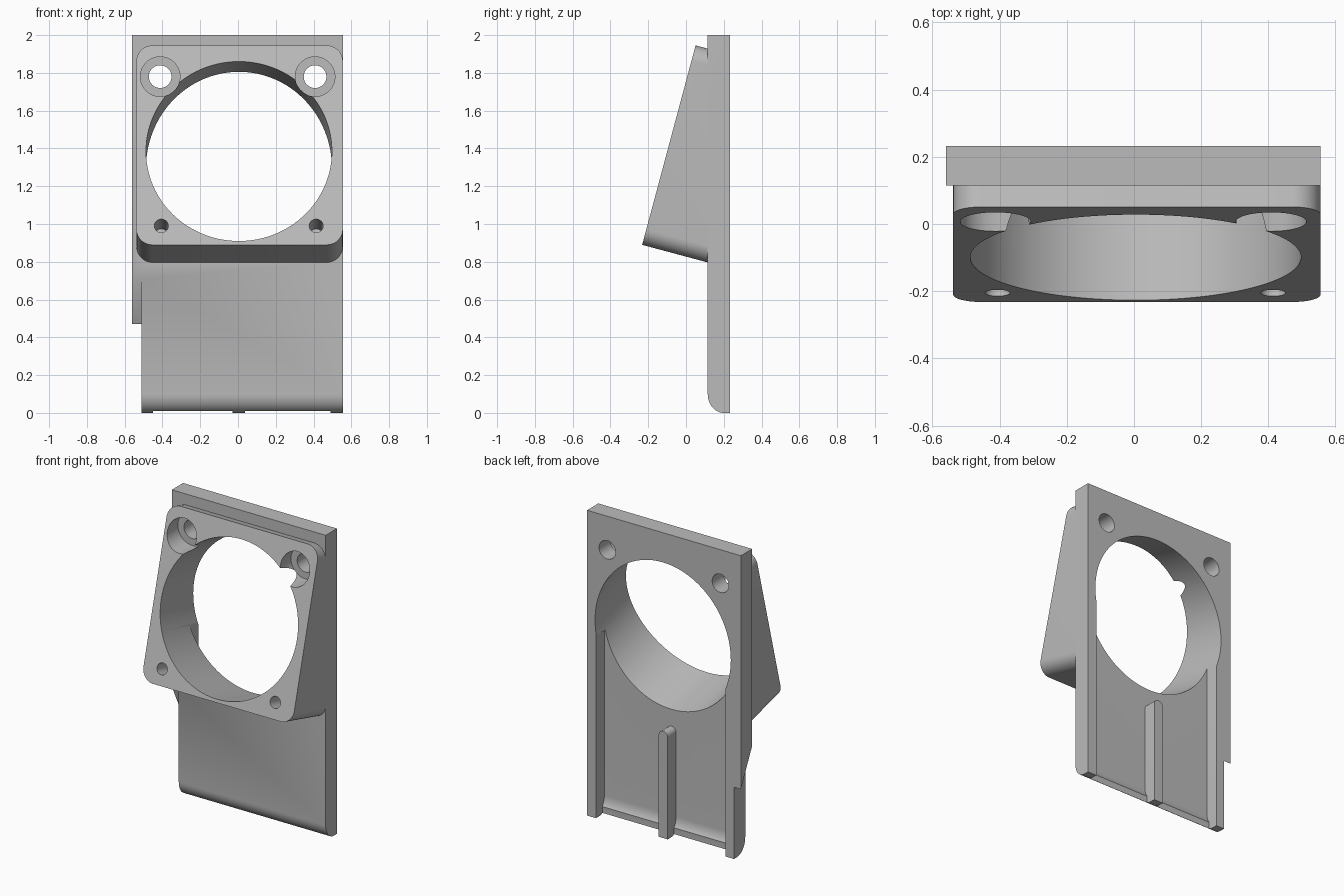
import bpy, bmesh, math
from mathutils import Matrix, Vector

cube = bpy.data.objects.get("Cube")
if cube:
    bpy.data.objects.remove(cube, do_unlink=True)

TILT = math.radians(75)
BACK, FRONT = 0.232, 0.115
LEFT, RIGHT = 0.555, -0.56


def prism(name, points, depth, matrix):
    """Extrude a 2D outline along local z from 0 to depth, then place it."""
    bm = bmesh.new()
    face = bm.faces.new([bm.verts.new((u, v, 0)) for u, v in points])
    ext = bmesh.ops.extrude_face_region(bm, geom=[face])
    moved = [g for g in ext["geom"] if isinstance(g, bmesh.types.BMVert)]
    bmesh.ops.translate(bm, verts=moved, vec=(0, 0, depth))
    bm.transform(matrix)
    bmesh.ops.recalc_face_normals(bm, faces=bm.faces)
    mesh = bpy.data.meshes.new(name)
    bm.to_mesh(mesh)
    bm.free()
    ob = bpy.data.objects.new(name, mesh)
    bpy.context.collection.objects.link(ob)
    return ob


def arc(cx, cy, rx, ry, start, end, steps):
    angles = [math.radians(start + (end - start) * i / steps) for i in range(steps + 1)]
    return [(cx + rx * math.cos(a), cy + ry * math.sin(a)) for a in angles]


def circle(r, steps=64):
    return arc(0, 0, r, r, 0, 360, steps)[:-1]


def side_prism(name, points, x0, x1):
    """Outline in (y, z), extruded along x."""
    axes = Matrix(((0, 0, 1, x0), (1, 0, 0, 0), (0, 1, 0, 0), (0, 0, 0, 1)))
    return prism(name, points, x1 - x0, axes)


def combine(target, other, operation):
    mod = target.modifiers.new("combine", "BOOLEAN")
    mod.operation, mod.solver, mod.object = operation, "EXACT", other
    bpy.context.view_layer.objects.active = target
    bpy.ops.object.modifier_apply(modifier=mod.name)
    bpy.data.objects.remove(other, do_unlink=True)


def tilted(x, z, depth=0.0):
    """Frame on the sloping front face, local z pointing out of it."""
    y = -0.232 + (z - 0.89) / math.tan(TILT)
    return (Matrix.Translation(Vector((x, y, z))) @ Matrix.Rotation(TILT, 4, "X")
            @ Matrix.Translation((0, 0, depth)))


def straight(x, y, z):
    """Frame with local z pointing to the front."""
    return Matrix.Translation((x, y, z)) @ Matrix.Rotation(math.pi / 2, 4, "X")


# Back plate with rounded lower front edge
profile = arc(0.2, 0.1, 0.085, 0.1, 180, 270, 12) + [(BACK, 0), (BACK, 2), (FRONT, 2)]
body = side_prism("fan_mount_body", profile, RIGHT, LEFT)

# Sloped notch narrowing the lower right side
notch = side_prism("notch", [(0.1, -0.1), (0.1, 0.741), (BACK, 0.47),
                             (0.3, 0.33), (0.3, -0.1)], -0.7, -0.51)
combine(body, notch, "DIFFERENCE")

# Tilted housing with rounded corners, trimmed inside the plate
half, radius = 0.5465, 0.085
inner = half - radius
outline = []
for i, (sx, sy) in enumerate([(1, 1), (-1, 1), (-1, -1), (1, -1)]):
    outline += arc(sx * inner, sy * inner, radius, radius, i * 90, i * 90 + 90, 10)
housing = prism("housing", outline, 0.7, tilted(0.0085, 1.4175, -0.7))
trim = side_prism("trim", [(0.135, 0), (1, 0), (1, 3), (0.135, 3)], -1, 1)
combine(housing, trim, "DIFFERENCE")
combine(body, housing, "UNION")

# Rear pocket, leaving side walls, a bottom lip and a centre rib
floor = [(0.165, -0.1), (0.165, 0.035)] + arc(0.205, 0.12, 0.06, 0.09, 230, 180, 8)
pocket = side_prism("pocket", floor + [(0.145, 1.2), (0.3, 1.2), (0.3, -0.1)], -0.45, 0.49)
rib_shape = [(-0.033, -0.2)] + arc(0, 0.667, 0.033, 0.033, 180, 0, 12) + [(0.033, -0.2)]
rib = prism("rib", rib_shape, 0.4, straight(0.003, 0.4, 0))
combine(pocket, rib, "DIFFERENCE")
combine(body, pocket, "DIFFERENCE")

# Large tilted air bore
bore = prism("bore", circle(0.492, 128), 1.4, tilted(0.005, 1.385, -0.9))
combine(body, bore, "DIFFERENCE")

# Upper counterbored screw holes and lower blind holes
for x in (-0.412, 0.408):
    combine(body, prism("screw_hole", circle(0.06), 1, straight(x, 0.5, 1.78)), "DIFFERENCE")
    combine(body, prism("counterbore", circle(0.105), 0.5, straight(x, FRONT, 1.78)), "DIFFERENCE")
    combine(body, prism("blind_hole", circle(0.037, 32), 0.3,
                        tilted(x + 0.006, 0.99, -0.2)), "DIFFERENCE")

# Plain grey finish
grey = bpy.data.materials.new("grey plastic")
grey.use_nodes = True
colour = (0.5, 0.5, 0.5, 1)
grey.diffuse_color = colour
grey.node_tree.nodes["Principled BSDF"].inputs["Base Color"].default_value = colour
body.data.materials.clear()
body.data.materials.append(grey)
for poly in body.data.polygons:
    poly.material_index = 0

bpy.ops.object.select_all(action="DESELECT")
body.select_set(True)
bpy.context.view_layer.objects.active = body
bpy.ops.object.shade_smooth_by_angle(angle=math.radians(30))
